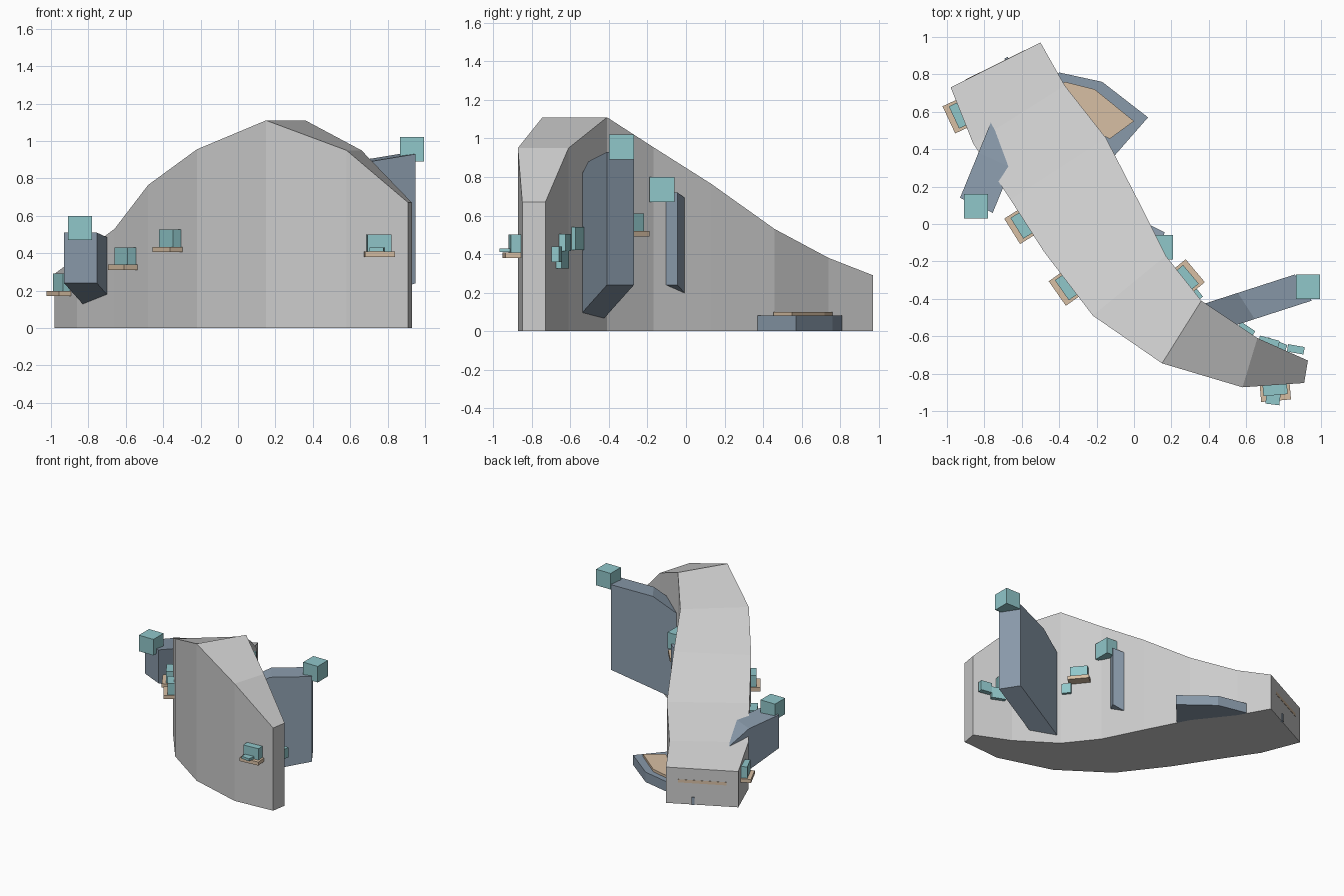
import bpy, bmesh, math
from mathutils import Matrix, Vector

if "Cube" in bpy.data.objects:
    bpy.data.objects.remove(bpy.data.objects["Cube"])


def material(name, rgb):
    m = bpy.data.materials.new(name)
    m.diffuse_color = (*rgb, 1)
    m.use_nodes = True
    m.node_tree.nodes["Principled BSDF"].inputs["Base Color"].default_value = m.diffuse_color
    return m


SLATE = material("slate_blue", (0.25, 0.32, 0.40))
TAN = material("tan", (0.68, 0.52, 0.37))
TEAL = material("teal", (0.28, 0.57, 0.59))


def finish(name, bm, mat=None):
    bmesh.ops.recalc_face_normals(bm, faces=bm.faces)
    me = bpy.data.meshes.new(name)
    bm.to_mesh(me)
    bm.free()
    if mat:
        me.materials.append(mat)
    ob = bpy.data.objects.new(name, me)
    bpy.context.collection.objects.link(ob)
    return ob


def loft(name, sections, mat=None):
    """Skin a row of equal-sized cross-sections and cap both ends."""
    bm = bmesh.new()
    rings = [[bm.verts.new(p) for p in s] for s in sections]
    n = len(rings[0])
    for a, b in zip(rings, rings[1:]):
        for i in range(n):
            j = (i + 1) % n
            bm.faces.new((a[i], a[j], b[j], b[i]))
    bm.faces.new(rings[0])
    bm.faces.new(rings[-1])
    return finish(name, bm, mat)


def box(name, center, size, mat, angle=0):
    bm = bmesh.new()
    bmesh.ops.create_cube(bm, size=1, matrix=Matrix.Translation(center)
                          @ Matrix.Rotation(math.radians(angle), 4, 'Z')
                          @ Matrix.Diagonal((*size, 1)))
    return finish(name, bm, mat)


def slab(name, outline, z0, z1, mat):
    return loft(name, [[(x, y, z) for x, y in outline] for z in (z0, z1)], mat)


# Curved main hull: outer xy, inner xy and height at each station
stations = [
    (-0.98, 0.73, -0.50, 0.97, 0.29), (-0.86, 0.43, -0.37, 0.74, 0.38),
    (-0.66, 0.13, -0.15, 0.46, 0.53), (-0.48, -0.15, 0.02, 0.13, 0.765),
    (-0.22, -0.49, 0.17, -0.17, 0.955), (0.15, -0.745, 0.36, -0.41, 1.11),
    (0.58, -0.873, 0.66, -0.61, 0.95), (0.91, -0.85, 0.93, -0.73, 0.67)]
loft("main_hull", [[(a, b, 0), (c, d, 0), (c, d, h), (a, b, h)]
                   for a, b, c, d, h in stations])


# Buttress fins: outer edge corners, inward direction, (distance, bottom, top)
def fin(name, p, q, inward, profile):
    d = Vector(inward).normalized()
    rows = []
    for t, lo, hi in profile:
        a, b = Vector(p) + d * t, Vector(q) + d * t
        rows.append([(a.x, a.y, lo), (b.x, b.y, lo), (b.x, b.y, hi), (a.x, a.y, hi)])
    loft(name, rows, SLATE)


fin("right_fin", (0.86, -0.27), (0.95, -0.41), (-0.31, -0.10),
    [(0, 0.24, 0.93), (0.32, 0.13, 0.88), (0.58, 0.04, 0.72)])
fin("left_fin", (-0.93, 0.14), (-0.755, 0.06), (0.10, 0.245),
    [(0, 0.24, 0.51), (0.26, 0.13, 0.465), (0.46, 0.05, 0.35)])
fin("inner_fin", (0.165, -0.045), (0.125, -0.13), (-0.08, 0.04),
    [(0, 0.24, 0.72), (0.12, 0.18, 0.68), (0.20, 0.15, 0.6)])

# Cubes sitting on the fin tips
for name, c in (("right_fin_cube", (0.93, -0.335, 0.955)),
                ("left_fin_cube", (-0.845, 0.095, 0.535)),
                ("inner_fin_cube", (0.143, -0.125, 0.735))):
    box(name, c, (0.13, 0.13, 0.13), TEAL)

# Low porch with a raised deck at the back
slab("porch_base", [(-0.46, 0.75), (-0.40, 0.81), (-0.17, 0.76), (0.075, 0.57),
                    (-0.10, 0.37), (-0.20, 0.42)], 0, 0.08, SLATE)
slab("porch_deck", [(-0.42, 0.72), (-0.37, 0.76), (-0.21, 0.72), (0, 0.55),
                    (-0.13, 0.455), (-0.22, 0.50)], 0.08, 0.10, TAN)

# Ledges with a box on top: wall point, angle along wall, ledge bottom
ledges = [("upper_front", -0.365, -0.34, -55, 0.405),
          ("middle_front", -0.605, -0.01, -58, 0.31),
          ("lower_front", -0.94, 0.58, -65, 0.17),
          ("inner", 0.285, -0.285, -50, 0.49),
          ("right_front", 0.755, -0.89, 5, 0.38)]
for name, x, y, ang, z in ledges:
    side = 1 if name == "inner" else -1
    out = Matrix.Rotation(math.radians(ang), 3, 'Z') @ Vector((0, side, 0))
    c = Vector((x, y, z)) + out * 0.01
    box(name + "_ledge", c + Vector((0, 0, 0.0145)), (0.16, 0.09, 0.029), TAN, ang)
    box(name + "_box", c - out * 0.015 + Vector((0, 0, 0.075)),
        (0.13, 0.06, 0.092), TEAL, ang)
box("right_front_step", (0.745, -0.92, 0.42), (0.075, 0.09, 0.02), TEAL, -7)

# Small boxes on the inner wall
box("inner_wall_box_low", (0.76, -0.65, 0.37), (0.11, 0.05, 0.09), TEAL, -22)
box("inner_wall_box_high", (0.72, -0.635, 0.46), (0.11, 0.05, 0.09), TEAL, -15)
box("inner_wall_box_end", (0.865, -0.67, 0.40), (0.09, 0.04, 0.08), TEAL, -10)
box("inner_wall_box_tall", (0.60, -0.565, 0.48), (0.09, 0.04, 0.12), TEAL, -34)
box("inner_wall_box_small", (0.335, -0.37, 0.45), (0.07, 0.03, 0.08), TEAL, -52)

# Details on the low end wall
box("end_ledge", (-0.74, 0.85, 0.185), (0.36, 0.004, 0.025), TAN, 26.5)
box("end_post", (-0.68, 0.88, 0.03), (0.02, 0.02, 0.06), SLATE, 26.5)
